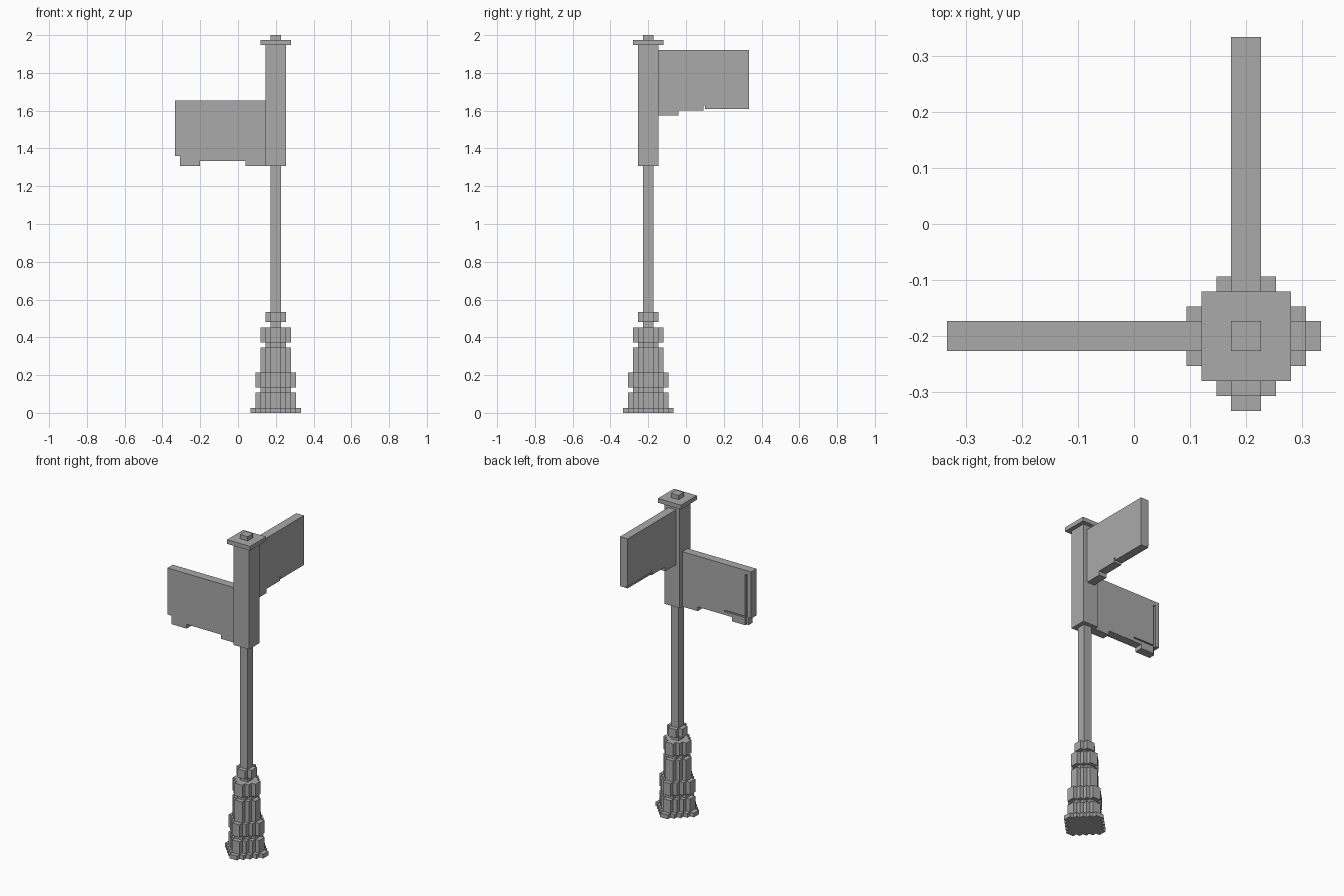
import bpy, bmesh
from mathutils import Matrix, Vector

cube = bpy.data.objects.get("Cube")
if cube:
    bpy.data.objects.remove(cube, do_unlink=True)

U = 2 / 75                          # one building block
AXIS = Vector((0.2, -0.2, 0))       # centre line of the post

grey = bpy.data.materials.new("plain_grey")
grey.use_nodes = True
grey.diffuse_color = (0.4, 0.4, 0.4, 1)
grey.node_tree.nodes["Principled BSDF"].inputs["Base Color"].default_value = (0.4, 0.4, 0.4, 1)


def prism(name, outline, low, high, upright=False, turn=0):
    """Extrude an outline in block units; upright outlines are (distance, height)."""
    bm = bmesh.new()
    if upright:
        pts = [(a, low, b) for a, b in outline]
        step = (0, high - low, 0)
    else:
        pts = [(a, b, low) for a, b in outline]
        step = (0, 0, high - low)
    face = bm.faces.new([bm.verts.new(p) for p in pts])
    out = bmesh.ops.extrude_face_region(bm, geom=[face])
    moved = [v for v in out["geom"] if isinstance(v, bmesh.types.BMVert)]
    bmesh.ops.translate(bm, vec=step, verts=moved)
    bmesh.ops.recalc_face_normals(bm, faces=bm.faces)
    place = Matrix.Translation(AXIS) @ Matrix.Rotation(turn, 4, "Z") @ Matrix.Scale(U, 4)
    bm.transform(place)
    mesh = bpy.data.meshes.new(name)
    bm.to_mesh(mesh)
    bm.free()
    mesh.materials.append(grey)
    obj = bpy.data.objects.new(name, mesh)
    bpy.context.collection.objects.link(obj)
    return obj


def rect(a0, b0, a1, b1):
    return [(a0, b0), (a1, b0), (a1, b1), (a0, b1)]


def square(r):
    return rect(-r, -r, r, r)


def stepped_diamond(r):
    quarter = []
    for i in range(r):
        quarter.append((r - i, i + 1))
        if i < r - 1:
            quarter.append((r - i - 1, i + 1))
    ring = []
    for _ in range(4):
        ring += quarter
        quarter = [(-y, x) for x, y in quarter]
    return ring


def carve(obj, cutters):
    bpy.context.view_layer.objects.active = obj
    for c in cutters:
        c.hide_render = True
        mod = obj.modifiers.new("groove", "BOOLEAN")
        mod.operation, mod.solver, mod.object = "DIFFERENCE", "EXACT", c
        bpy.ops.object.modifier_apply(modifier=mod.name)
        bpy.data.objects.remove(c, do_unlink=True)


# Stepped base: radius and top height of each tier
tiers = [("foot", 5, 1), ("plinth", 4, 4), ("lower_groove", 3, 5), ("lower_ring", 4, 8),
         ("shaft", 3, 13), ("upper_groove", 2, 14), ("upper_ring", 3, 17),
         ("neck", 1, 18), ("collar", 2, 20)]
z = 0
for name, radius, top in tiers:
    prism("base_" + name, stepped_diamond(radius), z, top)
    z = top

# Pole, sign holder, cap and knob
prism("pole", square(1), 20, 49)
prism("sign_holder", square(2), 49, 73)
prism("cap", square(3), 73, 74)
prism("cap_knob", square(1), 74, 75)

# Lower sign points to the right; its outline steps along the lower edge
lower = [(2, 49), (6, 49), (6, 50), (15, 50), (15, 49), (19, 49),
         (19, 51), (20, 51), (20, 62), (2, 62)]
lower_sign = prism("lower_sign", [(-a, b) for a, b in lower], -1, 1, True)
carve(lower_sign, [
    prism("end_cutter", rect(-19, 48, -18.4, 61), 0.5, 2, True),
    prism("edge_cutter", rect(-18.6, 50.8, -13, 51.1), 0.6, 2, True)])

# Upper sign points to the back
upper = [(2, 59), (6, 59), (6, 60), (11, 60), (11, 61), (11.3, 61),
         (11.3, 60.3), (20, 60.3), (20, 72), (2, 72)]
quarter_turn = 1.5707963
upper_sign = prism("upper_sign", upper, -1, 1, True, quarter_turn)
carve(upper_sign, [
    prism("slot_cutter", rect(11.2, 60.5, 21, 60.75), 0.6, 2, True, quarter_turn)])
